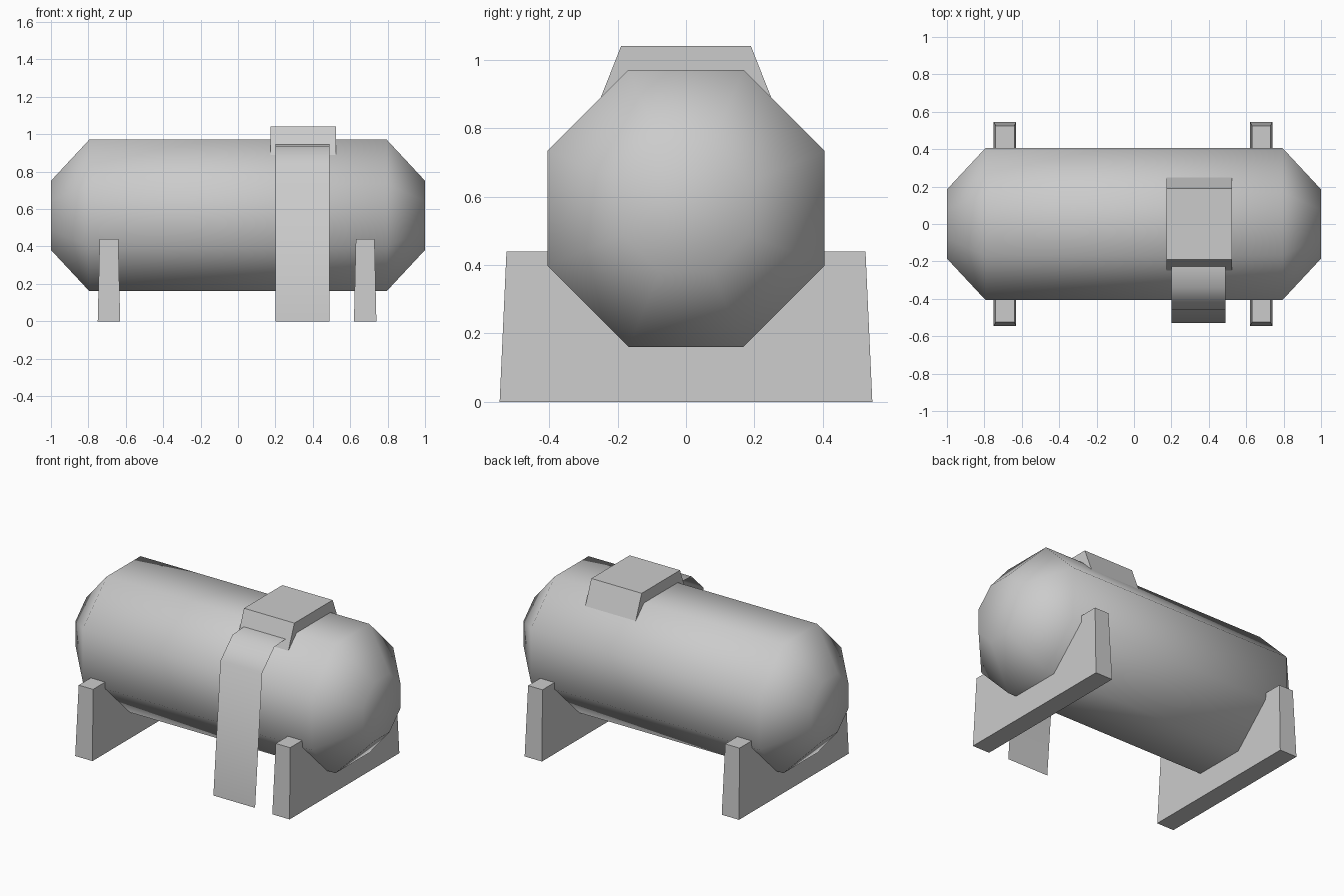
import bpy, bmesh, math

cube = bpy.data.objects.get("Cube")
if cube:
    bpy.data.objects.remove(cube)

grey = bpy.data.materials.new("light_grey")
grey.use_nodes = True
COLOUR = (0.6, 0.6, 0.6, 1)
grey.diffuse_color = COLOUR
grey.node_tree.nodes["Principled BSDF"].inputs["Base Color"].default_value = COLOUR

AXIS_Z = 0.566   # height of the tank axis
APOTHEM = 0.405


def octagon(apothem):
    """Octagon with flat top, as (y, z) points round the tank axis."""
    r = apothem / math.cos(math.pi / 8)
    return [(r * math.cos((i + 0.5) * math.pi / 4),
             AXIS_Z + r * math.sin((i + 0.5) * math.pi / 4)) for i in range(8)]


def loft(name, sections, caps=True, closed=True, smooth=False):
    """Skin a row of equally long sections of 3D points."""
    bm = bmesh.new()
    rows = [[bm.verts.new(p) for p in s] for s in sections]
    n = len(rows[0])
    for a, b in zip(rows, rows[1:]):
        for i in range(n if closed else n - 1):
            j = (i + 1) % n
            bm.faces.new((a[i], a[j], b[j], b[i]))
    if caps:
        bm.faces.new(rows[0])
        bm.faces.new(rows[-1])
    bmesh.ops.recalc_face_normals(bm, faces=bm.faces)
    mesh = bpy.data.meshes.new(name)
    bm.to_mesh(mesh)
    bm.free()
    mesh.materials.append(grey)
    for p in mesh.polygons:
        p.use_smooth = smooth
    obj = bpy.data.objects.new(name, mesh)
    bpy.context.collection.objects.link(obj)
    return obj


# Tank: octagonal barrel with tapered ends
rings = [(-1, 0.185), (-0.795, APOTHEM), (0.795, APOTHEM), (1, 0.185)]
loft("tank", [[(x, y, z) for y, z in octagon(a)] for x, a in rings], smooth=True)

# Saddles: tapered plates notched to cradle the barrel
half = [(0.545, 0), (0.525, 0.44), (APOTHEM, 0.44), (APOTHEM, 0.4), (0.168, 0.162)]
profile = half + [(-y, z) for y, z in reversed(half)]
for name, centre in (("left_saddle", 0.68), ("right_saddle", -0.69)):
    loft(name, [[(centre + side * (0.06 - 0.023 * z), y, z) for y, z in profile]
                for side in (-1, 1)])

# Hatch on top of the barrel
hatch = [(-0.25, 0.888), (-0.19, 1.04), (0.19, 1.04), (0.25, 0.888)]
loft("hatch", [[(x, y, z) for y, z in hatch] for x in (0.175, 0.525)])

# Access ramp: thin bent sheet from the ground up to the hatch
ramp = [(-0.53, 0), (-0.46, 0.82), (-0.34, 0.937), (-0.225, 0.945)]
loft("access_ramp", [[(x, y, z) for y, z in ramp] for x in (0.49, 0.2)],
     caps=False, closed=False, smooth=True)
